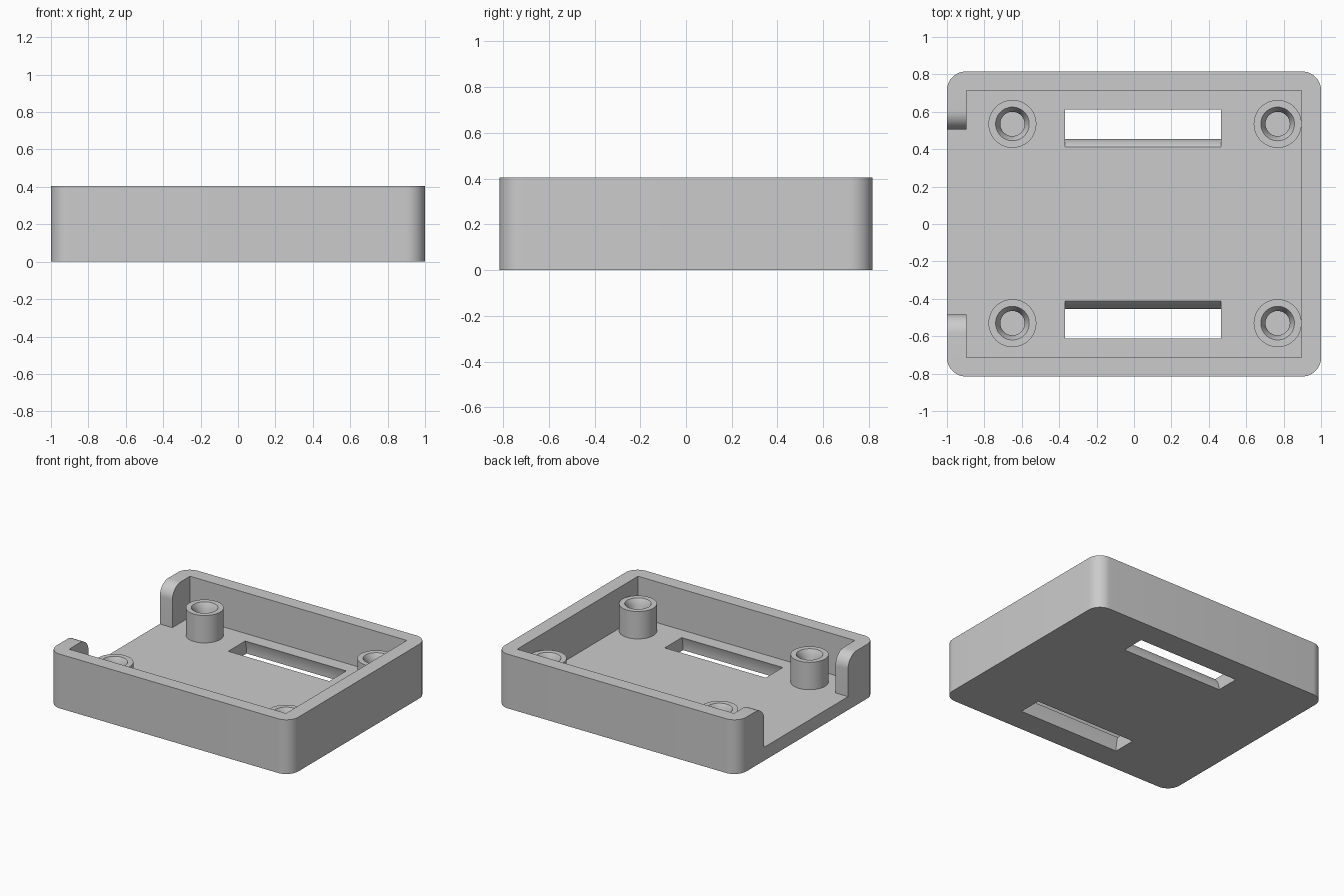
import bpy, bmesh, math
from mathutils import Vector

cube = bpy.data.objects.get("Cube")
if cube:
    bpy.data.objects.remove(cube, do_unlink=True)

HX, HY, H = 1.0, 0.815, 0.405      # outer half sizes and height
CX, CY = 0.896, 0.713              # cavity half sizes
FLOOR = 0.10

grey = bpy.data.materials.new("light_grey_plastic")
grey.use_nodes = True
colour = (0.6, 0.6, 0.6, 1)
grey.diffuse_color = colour
grey.node_tree.nodes["Principled BSDF"].inputs["Base Color"].default_value = colour


def new_object(name, bm):
    bmesh.ops.recalc_face_normals(bm, faces=bm.faces)
    mesh = bpy.data.meshes.new(name)
    bm.to_mesh(mesh)
    bm.free()
    mesh.materials.append(grey)
    obj = bpy.data.objects.new(name, mesh)
    bpy.context.collection.objects.link(obj)
    return obj


def prism(name, points, sweep):
    """Extrude a closed outline along a vector."""
    bm = bmesh.new()
    face = bm.faces.new([bm.verts.new(p) for p in points])
    geom = bmesh.ops.extrude_face_region(bm, geom=[face])["geom"]
    moved = [g for g in geom if isinstance(g, bmesh.types.BMVert)]
    bmesh.ops.translate(bm, verts=moved, vec=Vector(sweep))
    return new_object(name, bm)


def arc(cy, cz, r, start, end, steps=12):
    """Points (y, z) along an arc, angles in degrees."""
    angles = [math.radians(start + (end - start) * i / steps) for i in range(steps + 1)]
    return [(cy + r * math.cos(a), cz + r * math.sin(a)) for a in angles]


def rectangle(hx, hy, z):
    return [(-hx, -hy, z), (hx, -hy, z), (hx, hy, z), (-hx, hy, z)]


def smooth(obj):
    bpy.ops.object.select_all(action="DESELECT")
    obj.select_set(True)
    bpy.context.view_layer.objects.active = obj
    bpy.ops.object.shade_smooth_by_angle(angle=math.radians(30))


# Tray body with rounded vertical corners
bm = bmesh.new()
corners = []
for sx, sy, start in ((1, 1, 0), (-1, 1, 90), (-1, -1, 180), (1, -1, 270)):
    corners += arc(sx * (HX - 0.1), sy * (HY - 0.1), 0.1, start, start + 90)
bm.free()
tray = prism("tray", [(x, y, 0) for x, y in corners], (0, 0, H))

# Cavity
cutters = [prism("cavity_cutter", rectangle(CX, CY, FLOOR), (0, 0, 1))]

# Opening in the right wall, flaring out at the top
y0, y1, r = -0.484, 0.505, 0.1
outline = [(y0, FLOOR), (y1, FLOOR)]
outline += arc(y1 + r, H - r, r, 180, 90)
outline += [(y1 + r, H + r), (y0 - r, H + r)]
outline += arc(y0 - r, H - r, r, 90, 0)
cutters.append(prism("opening_cutter", [(-1.2, y, z) for y, z in outline], (0.4, 0, 0)))

# Curved strap slots through the floor
for side in (-1, 1):
    ring = arc(0.315, 0, 0.14, -20, 60) + arc(0.315, 0, 0.315, 35, -20)
    cutters.append(prism("slot_cutter", [(-0.37, side * y, z) for y, z in ring], (0.835, 0, 0)))

# Cut the tray
for cutter in cutters:
    mod = tray.modifiers.new(cutter.name, "BOOLEAN")
    mod.operation = "DIFFERENCE"
    mod.solver = "EXACT"
    mod.object = cutter
    cutter.hide_render = True
bpy.context.view_layer.update()
graph = bpy.context.evaluated_depsgraph_get()
mesh = bpy.data.meshes.new_from_object(tray.evaluated_get(graph))
tray.modifiers.clear()
tray.data = mesh
for cutter in cutters:
    bpy.data.objects.remove(cutter, do_unlink=True)
smooth(tray)


def screw_post(name, x, y):
    """Hollow post with a countersunk hole, turned from a profile."""
    top = 0.305
    profile = [(0.128, FLOOR), (0.128, top), (0.09, top), (0.065, top - 0.045), (0.065, FLOOR)]
    bm = bmesh.new()
    verts = [bm.verts.new((pr, 0, pz)) for pr, pz in profile]
    edges = [bm.edges.new(pair) for pair in zip(verts, verts[1:])]
    bmesh.ops.spin(bm, geom=verts + edges, cent=(0, 0, 0), axis=(0, 0, 1),
                   angle=math.tau, steps=48, use_merge=True)
    bmesh.ops.remove_doubles(bm, verts=bm.verts, dist=0.0001)
    # Turn every face outward from the ring's core
    post = new_object(name, bm)
    post.location = (x, y, 0)
    smooth(post)


# Four screw posts
for x, end in ((-0.65, "right"), (0.768, "left")):
    for y, row in ((-0.53, "front"), (0.535, "back")):
        screw_post(f"{row}_{end}_screw_post", x, y)
